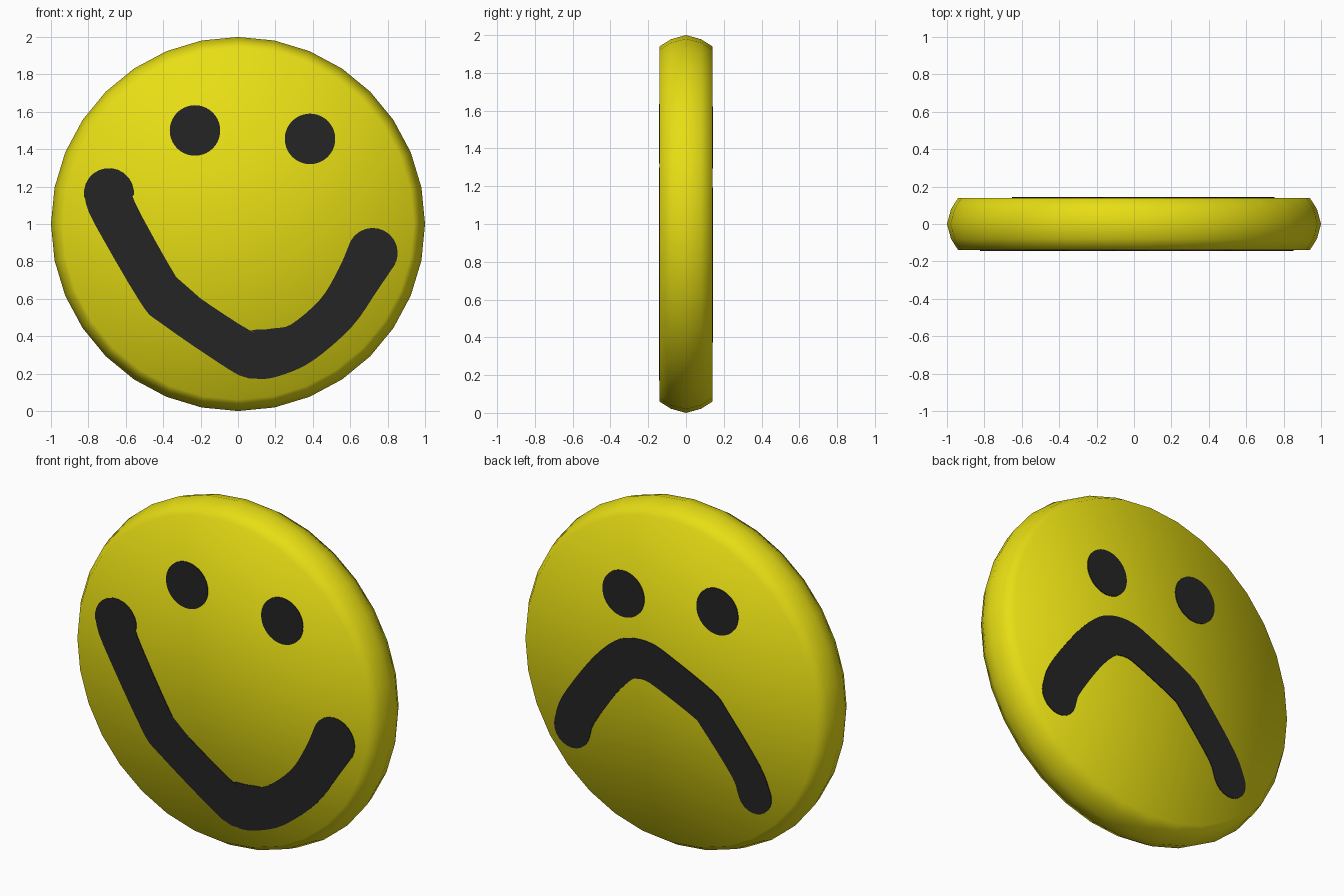
import bpy, bmesh, math
from mathutils import Vector

if "Cube" in bpy.data.objects:
    bpy.data.objects.remove(bpy.data.objects["Cube"])

HALF = 0.14      # half thickness of the disc
LIFT = 0.004     # thickness of the painted plates


def material(name, rgb):
    m = bpy.data.materials.new(name)
    m.diffuse_color = (*rgb, 1)
    m.use_nodes = True
    m.node_tree.nodes["Principled BSDF"].inputs["Base Color"].default_value = m.diffuse_color
    return m


yellow = material("yellow", (0.80, 0.73, 0.007))
black = material("black", (0.018, 0.018, 0.018))


def make_object(name, bm, mat, smooth=False):
    bmesh.ops.recalc_face_normals(bm, faces=bm.faces[:])
    me = bpy.data.meshes.new(name)
    bm.to_mesh(me)
    bm.free()
    me.materials.append(mat)
    for p in me.polygons:
        p.use_smooth = smooth
    ob = bpy.data.objects.new(name, me)
    bpy.context.collection.objects.link(ob)
    return ob


# Disc: 32-sided, with a rounded rim and flat faces fanned from the centre
def disc():
    bm = bmesh.new()
    n = 32
    rings = []
    for y, r in [(-HALF, 0.94), (-0.08, 0.978), (0, 1), (0.08, 0.978), (HALF, 0.94)]:
        rings.append([bm.verts.new((r * math.cos(2 * math.pi * i / n), y,
                                    1 + r * math.sin(2 * math.pi * i / n))) for i in range(n)])
    for a, b in zip(rings, rings[1:]):
        for i in range(n):
            j = (i + 1) % n
            bm.faces.new((a[i], a[j], b[j], b[i]))
    for ring, y in ((rings[0], -HALF), (rings[-1], HALF)):
        c = bm.verts.new((0, y, 1))
        for i in range(n):
            bm.faces.new((c, ring[i], ring[(i + 1) % n]))
    make_object("disc", bm, yellow, smooth=True)


# Thin plate on one face of the disc; side is -1 for front, 1 for back
def plate(name, outline, side):
    bm = bmesh.new()
    face = bm.faces.new([bm.verts.new((-side * p.x, side * (HALF - 0.002), p.y)) for p in outline])
    ext = bmesh.ops.extrude_face_region(bm, geom=[face], use_keep_orig=True)
    verts = [g for g in ext["geom"] if isinstance(g, bmesh.types.BMVert)]
    bmesh.ops.translate(bm, verts=verts, vec=(0, side * (LIFT + 0.002), 0))
    make_object(name, bm, black)


def arc(c, r, start, sweep, n):
    return [Vector((c[0] + r * math.cos(start + sweep * i / n),
                    c[1] + r * math.sin(start + sweep * i / n))) for i in range(n)]


# Smooth a path of (x, z, radius) points
def smooth_path(pts, steps=4):
    p = [Vector(q) for q in pts]
    p = [2 * p[0] - p[1]] + p + [2 * p[-1] - p[-2]]
    out = []
    for a, b, c, d in zip(p, p[1:], p[2:], p[3:]):
        for i in range(steps):
            t = i / steps
            out.append(0.5 * (2 * b + (c - a) * t + (2 * a - 5 * b + 4 * c - d) * t ** 2
                              + (3 * b - a - 3 * c + d) * t ** 3))
    return out + [p[-2]]


# Brush stroke outline: two offset edges and two round caps
def stroke(pts):
    path = smooth_path(pts)
    left, right = [], []
    last = len(path) - 1
    angles = []
    for i, p in enumerate(path):
        d = path[min(i + 1, last)] - path[max(i - 1, 0)]
        ang = math.atan2(d.y, d.x)
        angles.append(ang)
        off = Vector((-math.sin(ang), math.cos(ang))) * p.z
        left.append(p.xy + off)
        right.append(p.xy - off)
    end = arc(path[-1], path[-1].z, angles[-1] + math.pi / 2, -math.pi, 12)[1:]
    start = arc(path[0], path[0].z, angles[0] - math.pi / 2, -math.pi, 12)[1:]
    return left + end + right[::-1] + start


disc()

# Eyes
for name, x, z, side in [("front_eye_left", -0.23, 1.50, -1), ("front_eye_right", 0.385, 1.455, -1),
                         ("back_eye_left", -0.305, 1.43, 1), ("back_eye_right", 0.302, 1.488, 1)]:
    plate(name, arc((x, z), 0.135, 0, 2 * math.pi, 40), side)

# Smiling mouth on the front
plate("smiling_mouth", stroke([
    (-0.69, 1.165, 0.134), (-0.66, 1.06, 0.122), (-0.43, 0.655, 0.117), (-0.34, 0.56, 0.115),
    (0.01, 0.325, 0.118), (0.10, 0.303, 0.132), (0.20, 0.315, 0.128), (0.34, 0.365, 0.113),
    (0.525, 0.525, 0.112), (0.64, 0.70, 0.118), (0.72, 0.845, 0.134)]), -1)

# Frowning mouth on the back (x as seen from behind)
plate("frowning_mouth", stroke([
    (-0.637, 0.557, 0.115), (-0.598, 0.672, 0.115), (-0.443, 0.90, 0.112), (-0.321, 1.03, 0.112),
    (-0.24, 1.07, 0.115), (-0.146, 1.075, 0.115), (-0.043, 1.04, 0.112), (0.208, 0.924, 0.110),
    (0.279, 0.861, 0.108), (0.486, 0.607, 0.105), (0.544, 0.48, 0.108)]), 1)
